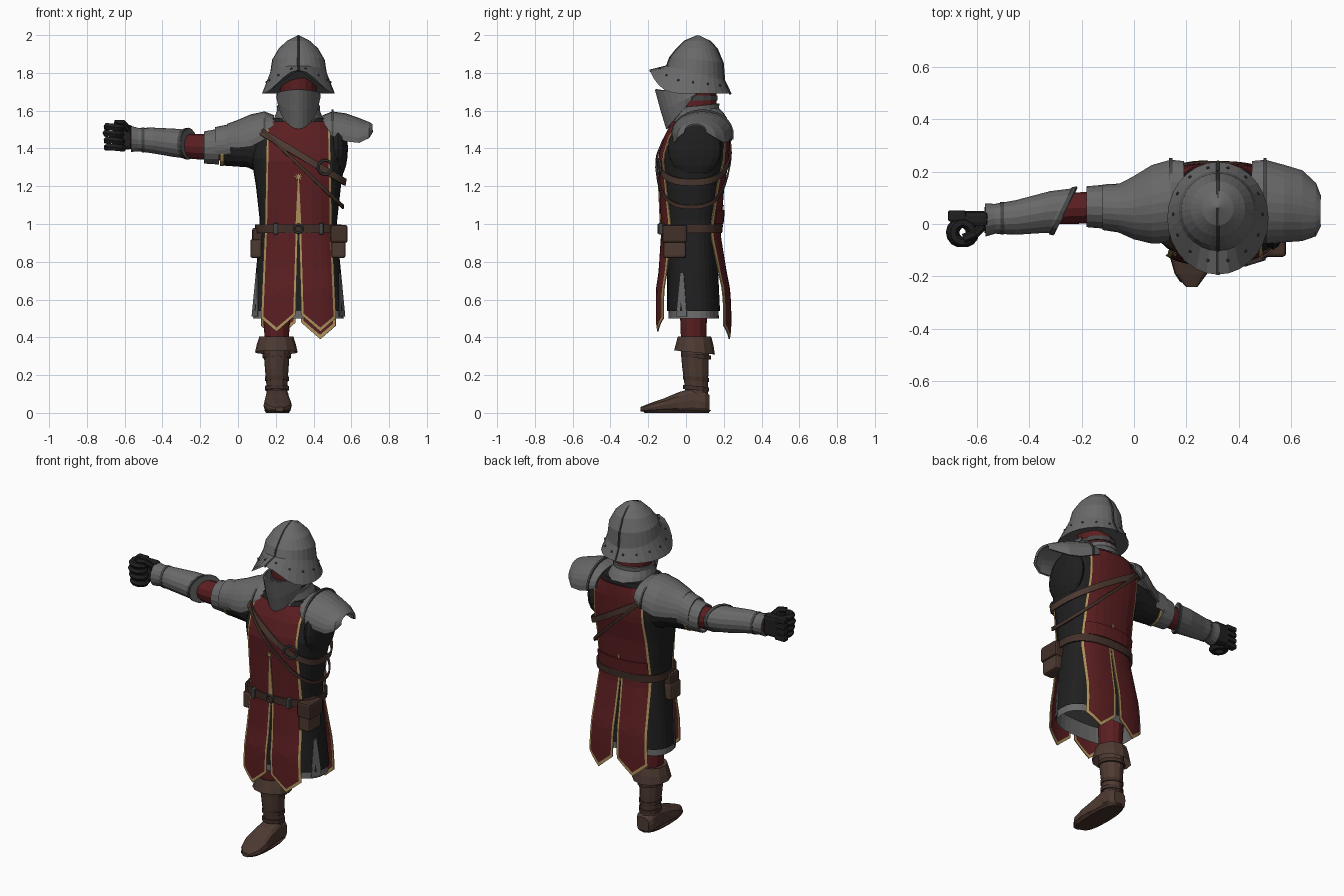
import bpy, bmesh, math
from mathutils import Vector

if "Cube" in bpy.data.objects:
    bpy.data.objects.remove(bpy.data.objects["Cube"])


def material(name, r, g, b):
    m = bpy.data.materials.new(name)
    m.diffuse_color = (r, g, b, 1)
    m.use_nodes = True
    m.node_tree.nodes["Principled BSDF"].inputs["Base Color"].default_value = (r, g, b, 1)
    return m


STEEL = material("steel", .14, .14, .14)
DARK = material("dark steel", .06, .06, .06)
RED = material("red cloth", .105, .013, .015)
BLACK = material("black cloth", .014, .014, .015)
GOLD = material("gold trim", .42, .29, .11)
BROWN = material("brown leather", .075, .042, .032)
BELT = material("dark leather", .055, .029, .022)


def build(name, verts, faces, mats, rule=None, thick=0):
    me = bpy.data.meshes.new(name)
    me.from_pydata(verts, [], faces)
    for m in mats:
        me.materials.append(m)
    if rule:
        for poly in me.polygons:
            poly.material_index = rule(poly.index)
    bm = bmesh.new()
    bm.from_mesh(me)
    bmesh.ops.recalc_face_normals(bm, faces=bm.faces)
    bm.to_mesh(me)
    bm.free()
    ob = bpy.data.objects.new(name, me)
    bpy.context.collection.objects.link(ob)
    if thick:
        mod = ob.modifiers.new("thickness", "SOLIDIFY")
        mod.thickness, mod.offset = thick, 0
    return ob


def strips(rows, m, closed):
    return [(r*m + i, r*m + (i+1) % m, (r+1)*m + (i+1) % m, (r+1)*m + i)
            for r in range(rows - 1) for i in range(m if closed else m - 1)]


def power(c, p):
    return math.copysign(abs(c) ** (2 / p), c)


# Loft of (position, centre a, centre b, radius a, radius b, tilt) sections
def tube(name, secs, mat, axis="Z", n=16, p=2, arc=(0, 360), caps="both", thick=0):
    closed = arc[1] - arc[0] == 360
    m = n if closed else n + 1
    verts = []
    for t, a, b, ra, rb, *k in secs:
        for i in range(m):
            w = math.radians(arc[0] + (arc[1] - arc[0]) * i / n)
            u, v = ra * power(math.cos(w), p), rb * power(math.sin(w), p)
            h = t + (k[0] * (v if axis == "Z" else u) if k else 0)
            u, v = u + a, v + b
            verts.append({"X": (h, u, v), "Y": (u, h, v), "Z": (u, v, h)}[axis])
    faces = strips(len(secs), m, closed)
    if closed and caps in ("both", "start"):
        faces.append(tuple(range(m)))
    if closed and caps in ("both", "end"):
        faces.append(tuple(range(len(verts) - m, len(verts))))
    return build(name, verts, faces, [mat], thick=thick)


def rope(name, pts, r, mat, n=6):
    pts, verts = [Vector(q) for q in pts], []
    for i, q in enumerate(pts):
        d = pts[min(i+1, len(pts)-1)] - pts[max(i-1, 0)]
        rot = d.to_track_quat("Z", "Y")
        verts += [q + rot @ Vector((r*math.cos(j*math.tau/n), r*math.sin(j*math.tau/n), 0)) for j in range(n)]
    return build(name, verts, strips(len(pts), n, True), [mat])


def ring(name, loc, rot, big, small, mat):
    bpy.ops.mesh.primitive_torus_add(location=loc, rotation=rot, major_radius=big, minor_radius=small,
                                     major_segments=14, minor_segments=6)
    bpy.context.object.name = name
    bpy.context.object.data.materials.append(mat)


def block(name, lo, hi, mat, bevel=.012):
    bpy.ops.mesh.primitive_cube_add(size=1, location=[(a+b)/2 for a, b in zip(lo, hi)])
    ob = bpy.context.object
    ob.name = name
    for v in ob.data.vertices:
        v.co = [c * (b - a) for c, a, b in zip(v.co, lo, hi)]
    ob.data.materials.append(mat)
    mod = ob.modifiers.new("soft edges", "BEVEL")
    mod.width, mod.segments = bevel, 2


# Padded coat: height, centre x, centre y, half width, half depth
CX, P = .32, 2.6
COAT = [(.54, CX, .04, .245, .14), (.75, CX, .035, .225, .135), (.95, CX, .025, .205, .142),
        (1.02, CX, .027, .205, .147), (1.2, CX, .03, .225, .158), (1.35, CX, .04, .25, .175),
        (1.47, CX, .06, .24, .158), (1.56, CX, .08, .16, .13)]
tube("padded_coat", COAT, BLACK, n=32, p=P, caps="end")
tube("coat_lining", [(.5, CX, .04, .24, .134), (.6, CX, .04, .228, .13)], STEEL, n=32, p=P, caps="end")


def body(z):
    z = min(max(z, COAT[0][0]), COAT[-1][0])
    for lo, hi in zip(COAT, COAT[1:]):
        if z <= hi[0]:
            f = (z - lo[0]) / (hi[0] - lo[0])
            return [a + (b - a) * f for a, b in zip(lo, hi)][2:]


def skin_y(x, z, s, off):
    cy, rx, ry = body(z)
    return cy + s * (ry * max(0, 1 - abs((x - CX) / rx) ** P) ** (1 / P) + off)


# Cloth panel hugging the coat; s is -1 at the front and 1 at the back
def panel(name, top, bottom, ztop, zbot, s, off=.012, tip=0, edge=.05, rows=10, mats=(RED, GOLD)):
    us = [0, edge, .2, .34, .45, .58, .7, .84, 1 - edge, 1]
    vs = [i / rows for i in range(rows)] + ([.96] if tip else []) + [1]
    verts = []
    for v in vs:
        for u in us:
            xt, xb = (e[0] + (e[1] - e[0]) * u for e in (top, bottom))
            x = xt + (xb - xt) * v
            z = ztop + v * (zbot + tip * abs(u - .45) * 2 - ztop)
            verts.append((x, skin_y(x, z, s, off + min(.045, max(0, .95 - z) * .15)), z))
    m = len(us)

    def rule(i):
        r, c = divmod(i, m - 1)
        return int(len(mats) > 1 and (c in (0, m - 2) or (tip > 0 and r == len(vs) - 2)))
    return build(name, verts, strips(len(vs), m, False), mats, rule, .006)


for s, side, zb, apex in ((-1, "front", .43, 1.24), (1, "back", .39, 1.1)):
    panel(side + "_tabard", (.153, .487), (.143, .497), 1.54, .96, s, edge=.035, rows=14)
    panel(side + "_right_tail", (.143, .318), (.122, .305), .97, zb, s, tip=.08, edge=.07)
    panel(side + "_left_tail", (.497, .322), (.518, .335), .97, zb, s, tip=.08, edge=.07)
    panel(side + "_gold_wedge", (.317, .323), (.303, .337), apex, .96, s, off=.017, mats=(GOLD,))
panel("back_cloth_fold", (.15, .49), (.15, .49), 1.075, 1.0, 1, off=.024, rows=3, mats=(RED,))

# Gold star on the chest
star = []
for i in range(16):
    w, r = i * math.pi / 8, (.024, .008)[i % 2]
    x, z = CX + r * math.cos(w), 1.25 + r * math.sin(w)
    star.append((x, skin_y(x, z, -1, .019), z))
build("chest_star", star, [tuple(range(16))], [GOLD], thick=.004)

# Side slits showing the lining
for s, side in ((1, "left"), (-1, "right")):
    pts = []
    for y, z in ((-.05, .51), (.005, .51), (-.012, .74), (-.028, .74)):
        cy, rx, ry = body(z)
        pts.append((CX + s * (rx * (1 - abs((y - cy) / ry) ** P) ** (1 / P) + .004), y, z))
    build(side + "_coat_slit", pts, [(0, 1, 2, 3)], [STEEL], thick=.004)


# Belt and the slanted chest straps, wrapped round the coat
def strap(name, z0, slope, width, off, mat):
    verts, n = [], 48
    for h in (-width / 2, width / 2):
        for i in range(n):
            w, x = math.tau * i / n, CX
            for _ in range(6):
                z = z0 + slope * (x - CX) + h
                cy, rx, ry = body(z)
                x = CX + (rx + off) * power(math.cos(w), P)
            verts.append((x, cy + (ry + off) * power(math.sin(w), P), z))
    build(name, verts, strips(2, n, True), [mat], thick=.008)


strap("waist_belt", .975, 0, .045, .02, BELT)
strap("wide_chest_strap", 1.37, -.6, .04, .02, BROWN)
strap("thin_chest_strap", 1.315, -.95, .024, .024, BELT)
QUARTER = math.pi / 2
ring("strap_ring", (.46, -.145, 1.3), (QUARTER, 0, .3), .038, .007, DARK)
ring("belt_buckle", (CX, -.145, .975), (QUARTER, 0, 0), .022, .006, DARK)
for x in (.2, .44):
    block("belt_loop", (x - .012, -.145, .945), (x + .012, -.115, 1.005), DARK, .004)

# Hip pouches
block("left_pouch", (.495, -.12, .82), (.57, 0, .97), BROWN)
block("left_pouch_flap", (.49, -.125, .9), (.58, .005, .995), BELT)
block("right_pouch", (.065, -.05, .82), (.125, .05, .92), BROWN)
block("right_pouch_flap", (.075, -.045, .89), (.13, .045, .98), BELT)

# Leg and boot
tube("trouser_leg", [(.34, .205, .04, .06, .065), (.48, .205, .04, .07, .07), (.75, .2, .04, .08, .085)], RED, n=12)
tube("boot_shaft", [(.03, .208, .06, .062, .062), (.13, .206, .055, .054, .06), (.24, .205, .05, .063, .07),
                    (.36, .205, .045, .072, .076)], BROWN, n=12)
tube("boot_cuff", [(.32, .203, .045, .113, .108, -.1), (.36, .203, .045, .104, .1),
                   (.405, .203, .045, .09, .088), (.4, .203, .045, .07, .07)], BROWN, n=12, caps="end")
for z, r in ((.12, .064), (.17, .064), (.29, .075)):
    tube("boot_band", [(z, .206, .053, r, r + .004, -.1), (z + .022, .206, .053, r, r + .004, -.1)], BELT, n=12)
tube("boot_foot", [(.125, .208, .05, .04, .045), (.1, .208, .058, .058, .058), (.03, .208, .066, .062, .066),
                   (-.04, .208, .055, .066, .055), (-.12, .21, .04, .075, .036), (-.19, .217, .028, .062, .024),
                   (-.24, .22, .02, .022, .012)], BROWN, "Y", 14, 3)
tube("boot_sole", [(0, .209, -.05, .06, .17), (.014, .209, -.05, .07, .182)], BELT, n=16, p=2.6)

# Shoulder plates arching over the arms
tube("left_pauldron", [(.45, .09, 1.5, .145, .07), (.5, .085, 1.48, .155, .11), (.57, .078, 1.455, .143, .125),
                       (.64, .07, 1.445, .13, .11), (.69, .055, 1.465, .098, .07), (.708, .05, 1.49, .055, .035)],
     STEEL, "X", 14, arc=(-8, 188), thick=.012)
tube("right_pauldron", [(.19, .09, 1.5, .145, .07), (.14, .087, 1.465, .153, .125), (.07, .075, 1.43, .145, .145),
                        (0, .062, 1.42, .115, .125), (-.055, .06, 1.42, .088, .105)],
     STEEL, "X", 14, arc=(-8, 188), thick=.012)
for x, z in ((.5, 1.48), (.14, 1.465)):
    tube("pauldron_rim", [(x - .006, .087, z, .16, .122), (x + .006, .087, z, .16, .122)], DARK, "X", 14,
         arc=(-8, 188), thick=.01)
bpy.ops.mesh.primitive_uv_sphere_add(segments=16, ring_count=10, location=(.53, .045, 1.4))
bpy.context.object.name = "left_arm_stump"
bpy.context.object.scale = (.052, .142, .155)
bpy.context.object.data.materials.append(BLACK)

# Outstretched arm
tube("right_sleeve", [(.2, .07, 1.38, .12, .15), (.05, .065, 1.4, .1, .1), (-.09, .063, 1.4, .077, .09)], BLACK, "X")
tube("sleeve_trim", [(-.078, .063, 1.4, .08, .093), (-.094, .063, 1.4, .079, .092)], GOLD, "X")
tube("upper_lame", [(-.04, .06, 1.425, .09, .1), (-.12, .064, 1.415, .082, .093)], STEEL, "X", arc=(-30, 210), thick=.01)
tube("lower_lame", [(-.1, .066, 1.41, .08, .09), (-.18, .066, 1.405, .073, .08)], STEEL, "X", thick=.01, caps="")
tube("red_undersleeve", [(-.08, .065, 1.405, .06, .07), (-.24, .06, 1.41, .06, .066), (-.34, .05, 1.42, .05, .055)],
     RED, "X", 12)
tube("vambrace", [(-.262, .05, 1.425, .086, .077, .5), (-.29, .05, 1.425, .08, .072, .5),
                  (-.34, .045, 1.43, .076, .071, .25), (-.45, .025, 1.442, .062, .064),
                  (-.53, .02, 1.447, .053, .058), (-.565, .015, 1.45, .06, .066)], STEEL, "X", thick=.008)
tube("elbow_rim", [(-.262, .05, 1.425, .09, .081, .5), (-.28, .05, 1.425, .086, .078, .5)], DARK, "X", caps="", thick=.008)
tube("wrist_rim", [(-.495, .022, 1.445, .06, .064), (-.51, .021, 1.446, .059, .063)], DARK, "X", caps="", thick=.006)
tube("cuff_cloth", [(-.54, .015, 1.45, .05, .055), (-.57, .015, 1.45, .05, .056)], RED, "X")

# Gloved fist, curled round an empty grip
block("glove_palm", (-.665, -.012, 1.395), (-.555, .05, 1.525), BLACK, .02)
for i in range(4):
    ring("glove_finger", (-.66 + .006 * abs(i - 2), -.032, 1.405 + i * .036), (0, .1, 0), .038, .02, BLACK)
    block("glove_knuckle", (-.71, .01, 1.39 + i * .036), (-.64, .052, 1.42 + i * .036), BLACK, .008)
rope("glove_thumb", [(-.58, -.01, 1.5), (-.61, -.04, 1.535), (-.65, -.055, 1.535)], .018, BLACK)

# Neck, collar and jaw guard
tube("red_hood", [(1.54, CX, .06, .1, .11), (1.66, CX, .048, .095, .112), (1.78, CX, .05, .1, .115)], RED, n=16)
tube("steel_collar", [(1.525, CX, .065, .135, .15, .2), (1.565, CX, .06, .122, .135, .15),
                      (1.6, CX, .05, .108, .12, .1), (1.625, CX, .05, .11, .122, .1)], STEEL, n=20, thick=.01, caps="")
tube("jaw_guard", [(1.69, CX, .03, .108, .19, -.12), (1.675, CX, .03, .113, .158, .5), (1.66, CX, .03, .106, .13, 1.2)],
     STEEL, n=16, p=1.8, arc=(170, 370), thick=.01)
tube("neck_strap", [(1.655, CX, .048, .102, .119), (1.68, CX, .048, .102, .119)], DARK, n=16)

# Brimmed helmet, its brim lifted over the face
N = 28
helmet = tube("helmet", [(1.69, CX, .022, .193, .215), (1.8, CX, .05, .15, .152, -.25), (1.87, CX, .055, .139, .139, -.1),
                         (1.93, CX, .058, .104, .105), (1.97, CX, .06, .06, .066), (1.998, CX, .065, .006, .006)],
              STEEL, n=N)
hv = helmet.data.vertices
for i in range(N):
    front = max(0, (.022 - hv[i].co.y) / .215)
    hv[i].co.z += .125 * front ** 4
mid = [hv[r * N + N * 3 // 4].co for r in range(6)] + [hv[r * N + N // 4].co for r in (4, 3, 2, 1, 0)]
rope("helmet_ridge", [q - Vector((0, 0, .004)) for q in mid], .007, DARK)
bm = bmesh.new()
for i in range(0, N, 2):
    q = hv[i].co.lerp(hv[N + i].co, .55)
    made = bmesh.ops.create_icosphere(bm, subdivisions=1, radius=.007)
    bmesh.ops.translate(bm, verts=made["verts"], vec=q)
rivets = build("helmet_rivets", [], [], [DARK])
bm.to_mesh(rivets.data)
bm.free()
